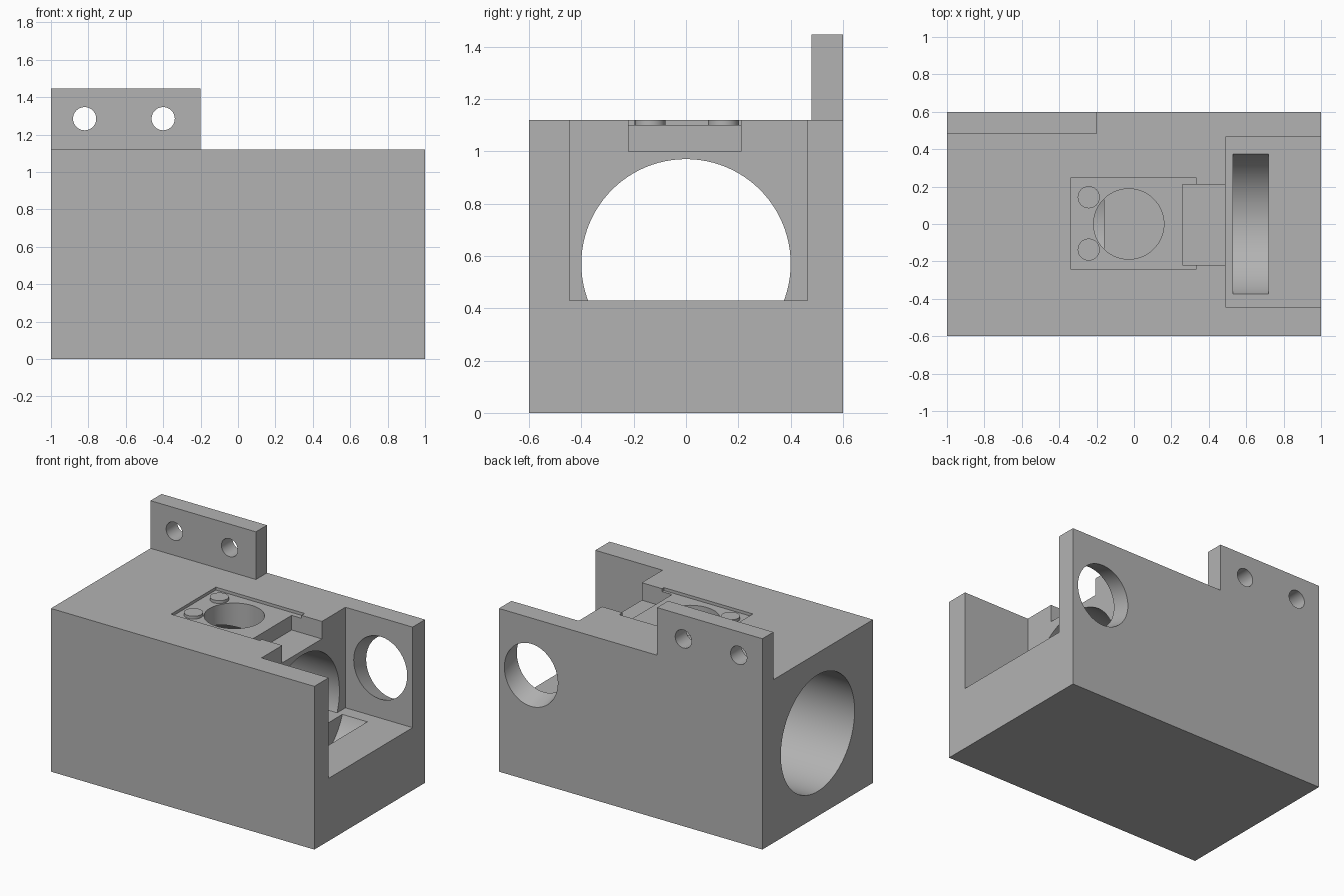
import bpy, bmesh, math
from mathutils import Matrix, Vector

if "Cube" in bpy.data.objects:
    bpy.data.objects.remove(bpy.data.objects["Cube"], do_unlink=True)

grey = bpy.data.materials.new("plain_grey")
grey.use_nodes = True
colour = (0.45, 0.45, 0.45, 1)
grey.diffuse_color = colour
grey.node_tree.nodes["Principled BSDF"].inputs["Base Color"].default_value = colour


def make(name, bm):
    bmesh.ops.recalc_face_normals(bm, faces=bm.faces[:])
    mesh = bpy.data.meshes.new(name)
    bm.to_mesh(mesh)
    bm.free()
    mesh.materials.append(grey)
    obj = bpy.data.objects.new(name, mesh)
    bpy.context.collection.objects.link(obj)
    return obj


def box(name, x, y, z):
    bm = bmesh.new()
    size = Matrix.Diagonal((x[1] - x[0], y[1] - y[0], z[1] - z[0], 1))
    mid = Matrix.Translation((sum(x) / 2, sum(y) / 2, sum(z) / 2))
    bmesh.ops.create_cube(bm, size=1, matrix=mid @ size)
    return make(name, bm)


def cylinder(name, start, end, radius, sides=64):
    a, b = Vector(start), Vector(end)
    turn = (b - a).to_track_quat("Z", "Y").to_matrix().to_4x4()
    bm = bmesh.new()
    bmesh.ops.create_cone(bm, cap_ends=True, segments=sides, radius1=radius, radius2=radius,
                          depth=(b - a).length, matrix=Matrix.Translation((a + b) / 2) @ turn)
    return make(name, bm)


def cut(obj, cutters):
    bpy.context.view_layer.objects.active = obj
    for cutter in cutters:
        mod = obj.modifiers.new("cut", "BOOLEAN")
        mod.operation = "DIFFERENCE"
        mod.solver = "EXACT"
        mod.object = cutter
        bpy.ops.object.modifier_apply(modifier=mod.name)
        bpy.data.objects.remove(cutter, do_unlink=True)


def smooth(obj):
    bpy.ops.object.select_all(action="DESELECT")
    obj.select_set(True)
    bpy.context.view_layer.objects.active = obj
    bpy.ops.object.shade_smooth_by_angle(angle=math.radians(30))


TOP, FLOOR = 1.12, 0.43
BORE_Z, BORE_R = 0.57, 0.4

# Main block with end notch, long bore, top recess, channel and slanted side window
block = box("main_block", (-1, 1), (-0.6, 0.6), (0, TOP))
cut(block, [
    box("notch", (0.49, 1.2), (-0.445, 0.465), (FLOOR, 1.3)),
    cylinder("bore", (-1.1, 0, BORE_Z), (0.72, 0, BORE_Z), BORE_R, 96),
    box("recess", (-0.34, 0.335), (-0.24, 0.245), (1.1, 1.3)),
    box("channel", (0.26, 0.6), (-0.22, 0.21), (1.0, 1.3)),
    cylinder("top_hole", (-0.028, 0, 0.7), (-0.028, 0, 1.3), 0.188),
    cylinder("side_window", (0.756, 0.365, 0.81), (0.756, 0.7, 0.693), 0.203),
])
smooth(block)

# Flat floor filling the lower part of the bore
bm = bmesh.new()
half = math.acos((BORE_Z - FLOOR) / BORE_R)
steps = 28
arc = []
for i in range(steps + 1):
    t = -half + 2 * half * i / steps
    arc.append(bm.verts.new((-0.16, BORE_R * math.sin(t), BORE_Z - BORE_R * math.cos(t))))
face = bm.faces.new(arc)
extruded = bmesh.ops.extrude_face_region(bm, geom=[face], use_keep_orig=True)["geom"]
bmesh.ops.translate(bm, vec=(0.69, 0, 0),
                    verts=[v for v in extruded if isinstance(v, bmesh.types.BMVert)])
smooth(make("bore_floor", bm))

# Mounting tab with two screw holes
tab = box("mounting_tab", (-1, -0.2), (0.48, 0.6), (TOP, 1.447))
cut(tab, [cylinder("screw_hole", (x, 0.3, 1.285), (x, 0.8, 1.285), 0.062, 48)
          for x in (-0.82, -0.4)])
smooth(tab)

# Locating pegs in the recess
for side, y in (("left", 0.143), ("right", -0.137)):
    smooth(cylinder("peg_" + side, (-0.242, y, 1.09), (-0.242, y, TOP), 0.059, 48))
